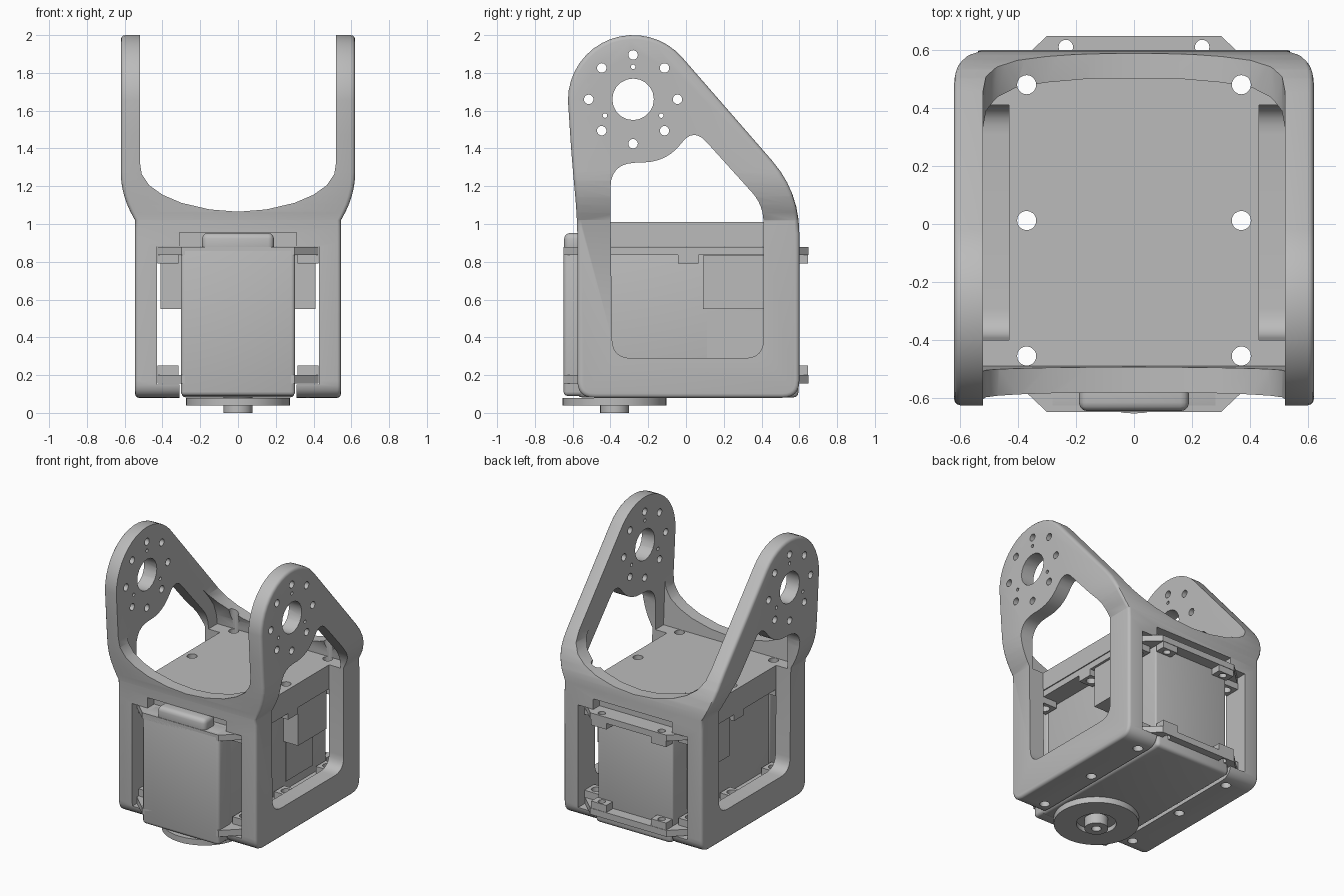
import bpy, bmesh, math
from mathutils import Matrix, Vector

if "Cube" in bpy.data.objects:
    bpy.data.objects.remove(bpy.data.objects["Cube"], do_unlink=True)

grey = bpy.data.materials.new("plain grey")
grey.use_nodes = True
grey.diffuse_color = (0.5, 0.5, 0.5, 1)
grey.node_tree.nodes["Principled BSDF"].inputs["Base Color"].default_value = (0.5, 0.5, 0.5, 1)


def finish(name, bm):
    bmesh.ops.recalc_face_normals(bm, faces=bm.faces)
    mesh = bpy.data.meshes.new(name)
    bm.to_mesh(mesh)
    bm.free()
    mesh.materials.append(grey)
    obj = bpy.data.objects.new(name, mesh)
    bpy.context.collection.objects.link(obj)
    return obj


def place(axis, u, v, w):
    """Profile point (u, v) at depth w along the extrusion axis."""
    return {"x": Vector((w, u, v)), "y": Vector((u, w, v)), "z": Vector((u, v, w))}[axis]


def fillet(points, steps=6):
    """Round each (u, v, r) corner; points without r stay sharp."""
    out = []
    for i, p in enumerate(points):
        c = Vector(p[:2])
        if len(p) < 3:
            out.append(c)
            continue
        before, after = Vector(points[i - 1][:2]), Vector(points[(i + 1) % len(points)][:2])
        a = c + (before - c).normalized() * p[2]
        b = c + (after - c).normalized() * p[2]
        for k in range(steps + 1):
            t = k / steps
            out.append(a * (1 - t) ** 2 + c * 2 * t * (1 - t) + b * t * t)
    return out


def prism_into(bm, points, axis, lo, hi):
    base = bm.faces.new([bm.verts.new(place(axis, p[0], p[1], lo)) for p in points])
    ext = bmesh.ops.extrude_face_region(bm, geom=[base])
    top = [g for g in ext["geom"] if isinstance(g, bmesh.types.BMVert)]
    bmesh.ops.translate(bm, verts=top, vec=place(axis, 0, 0, hi - lo))


def prism(name, points, axis, *spans):
    bm = bmesh.new()
    for lo, hi in spans:
        prism_into(bm, points, axis, lo, hi)
    return finish(name, bm)


def boxes(name, *limits, bevel=0):
    bm = bmesh.new()
    for x0, x1, y0, y1, z0, z1 in limits:
        prism_into(bm, [(x0, y0), (x1, y0), (x1, y1), (x0, y1)], "z", z0, z1)
    if bevel:
        bmesh.ops.recalc_face_normals(bm, faces=bm.faces)
        bmesh.ops.bevel(bm, geom=bm.edges[:], offset=bevel, segments=3, profile=0.5, affect="EDGES")
    return finish(name, bm)


def rods(name, axis, lo, hi, circles, sides=20):
    bm = bmesh.new()
    for u, v, r in circles:
        ring = [(u + r * math.cos(k * math.tau / sides), v + r * math.sin(k * math.tau / sides))
                for k in range(sides)]
        prism_into(bm, ring, axis, lo, hi)
    return finish(name, bm)


def cut(obj, *cutters):
    bpy.context.view_layer.objects.active = obj
    for c in cutters:
        mod = obj.modifiers.new("cut", "BOOLEAN")
        mod.operation, mod.solver, mod.object = "DIFFERENCE", "EXACT", c
        bpy.ops.object.modifier_apply(modifier=mod.name)


# Bracket outline seen from the side, with a round eye at the top
EYE_Y, EYE_Z, EYE_R = -0.28, 1.655, 0.345
arc = [(EYE_Y + EYE_R * math.cos(math.radians(a)), EYE_Z + EYE_R * math.sin(math.radians(a)))
       for a in [41 + 139 * k / 16 for k in range(17)]]
outline = fillet([(-0.575, 0.08, 0.09), (0.6, 0.08, 0.09), (0.6, 1.17, 0.22)] + arc
                 + [(-0.605, 1.35, 0.12), (-0.575, 1.02, 0.12)])

# Bracket solid: rounded rim, narrowed below the arms
bm = bmesh.new()
prism_into(bm, outline, "x", -0.62, 0.62)
bmesh.ops.recalc_face_normals(bm, faces=bm.faces)
rim = [e for e in bm.edges if abs(e.verts[0].co.x - e.verts[1].co.x) < 0.001]
bmesh.ops.bevel(bm, geom=rim, offset=0.022, segments=3, profile=0.5, affect="EDGES")
LOW, RISE = 1.02, 0.25
for k in range(7):
    bmesh.ops.bisect_plane(bm, geom=bm.verts[:] + bm.edges[:] + bm.faces[:], dist=0.0001,
                           plane_co=(0, 0, LOW + RISE * k / 6), plane_no=(0, 0, 1))
for v in bm.verts:
    t = min(max((v.co.z - LOW) / RISE, 0), 1)
    v.co.x *= (0.545 + 0.075 * (1 - (1 - t) ** 2)) / 0.62
bracket = finish("bracket", bm)

# Openings in the bracket
half_arch = [(0.52, 2.2), (0.52, 1.33), (0.51, 1.265), (0.47, 1.205), (0.4, 1.155),
             (0.3, 1.112), (0.15, 1.077)]
arch = prism("arch_cutter", half_arch + [(0, 1.065)] + [(-x, z) for x, z in reversed(half_arch)],
             "y", (-0.9, 0.9))
pit = prism("pit_cutter", [(-0.49, 1.01), (0.51, 1.01), (0.5, 1.08), (0.47, 1.16),
                           (0.42, 1.23), (0.1, 1.6), (-0.52, 1.6), (-0.5, 1.2)],
            "x", (-0.52, 0.52))
tunnel = boxes("tunnel_cutter", (-0.43, 0.43, -0.9, 0.9, 0.15, 0.88))
gap = boxes("gap_cutter", (-0.31, 0.31, -0.9, 0.9, -0.1, 0.3))
notch = boxes("notch_cutter", (-0.31, 0.31, -0.9, -0.5, 0.8, 0.955),
              (-0.31, 0.31, 0.53, 0.9, 0.8, 0.955))
window = prism("window_cutter", fillet([
    (-0.39, 0.29, 0.1), (0.41, 0.29, 0.1), (0.41, 1.1, 0.09), (0.04, 1.51, 0.1),
    (-0.1, 1.33, 0.12), (-0.4, 1.32, 0.13), (-0.4, 1.05)]), "x", (0.43, 0.8), (-0.8, -0.43))
eye = [(EYE_Y, EYE_Z + 0.005, 0.11)]
for n, radius, hole in ((8, 0.235, 0.025), (3, 0.172, 0.012)):
    for k in range(n):
        a = math.pi / 2 + k * math.tau / n
        eye.append((EYE_Y + radius * math.cos(a), EYE_Z + 0.005 + radius * math.sin(a), hole))
eye_holes = rods("eye_cutter", "x", -0.8, 0.8, eye)
screw_spots = [(s * 0.37, y) for s in (-1, 1) for y in (-0.455, 0.012, 0.48)]
screws = rods("screw_cutter", "z", -0.1, 1.2, [(x, y, 0.033) for x, y in screw_spots])
cut(bracket, arch, pit, tunnel, gap, notch, window, eye_holes, screws)

# Motor case with bottom cap, front cover and top bump
boxes("motor_case", (-0.295, 0.295, -0.6, 0.57, 0.12, 0.877), bevel=0.012)
boxes("bottom_cap", (-0.3, 0.3, -0.575, 0.595, 0.082, 0.2), bevel=0.025)
boxes("front_cover", (-0.303, 0.303, -0.648, -0.5, 0.09, 0.878), bevel=0.022)
boxes("top_bump", (-0.19, 0.19, -0.645, -0.52, 0.84, 0.952), bevel=0.03)

# Mounting flanges with chamfered ends and screw blocks
corner = [(0.425, 0.53), (0.3, 0.648)]
half = corner + [(-x, y) for x, y in reversed(corner)]
flange = prism("mounting_flanges", half + [(-x, -y) for x, y in half], "z",
               (0.835, 0.878), (0.155, 0.2))
blocks = []
for z0, z1 in ((0.79, 0.835), (0.2, 0.25)):
    blocks += [(x - 0.055, x + 0.055, y - 0.055, y + 0.055, z0, z1) for x, y in screw_spots]
    blocks += [(x - 0.06, x + 0.06, 0.575, 0.645, z0, z1) for x in (-0.235, 0.235)]
blocks = boxes("screw_blocks", *blocks)
end_holes = rods("end_cutter", "z", 0.1, 1, [(s * 0.235, 0.61, 0.025) for s in (-1, 1)])
for part in (flange, blocks):
    cut(part, screws, end_holes)

# Side connectors and thin side panels
boxes("connectors", *[(min(s * 0.28, s * 0.41), max(s * 0.28, s * 0.41), 0.09, 0.41, 0.55, 0.833)
                      for s in (-1, 1)])
boxes("side_panels", *[(s * 0.298 - 0.004, s * 0.298 + 0.004, 0.11, 0.41, 0.26, 0.54)
                       for s in (-1, 1)])

# Output horn disc with a hollow hub
horn = rods("output_horn", "z", 0.038, 0.08, [(0, -0.378, 0.275)], 48)
recess = rods("recess_cutter", "z", 0, 0.07, [(0, -0.378, 0.13)], 24)
hub = rods("horn_hub", "z", 0, 0.09, [(0, -0.378, 0.077)], 24)
bore = rods("bore_cutter", "z", -0.1, 0.06, [(0, -0.378, 0.032)], 16)
cut(horn, recess)
cut(hub, bore)

# Remove cutters, then smooth the curved faces
for obj in list(bpy.context.scene.objects):
    if obj.name.endswith("_cutter"):
        bpy.data.objects.remove(obj, do_unlink=True)
bpy.ops.object.select_all(action="DESELECT")
for obj in bpy.context.scene.objects:
    if obj.type == "MESH":
        obj.select_set(True)
        bpy.context.view_layer.objects.active = obj
bpy.ops.object.shade_smooth_by_angle(angle=math.radians(32))
